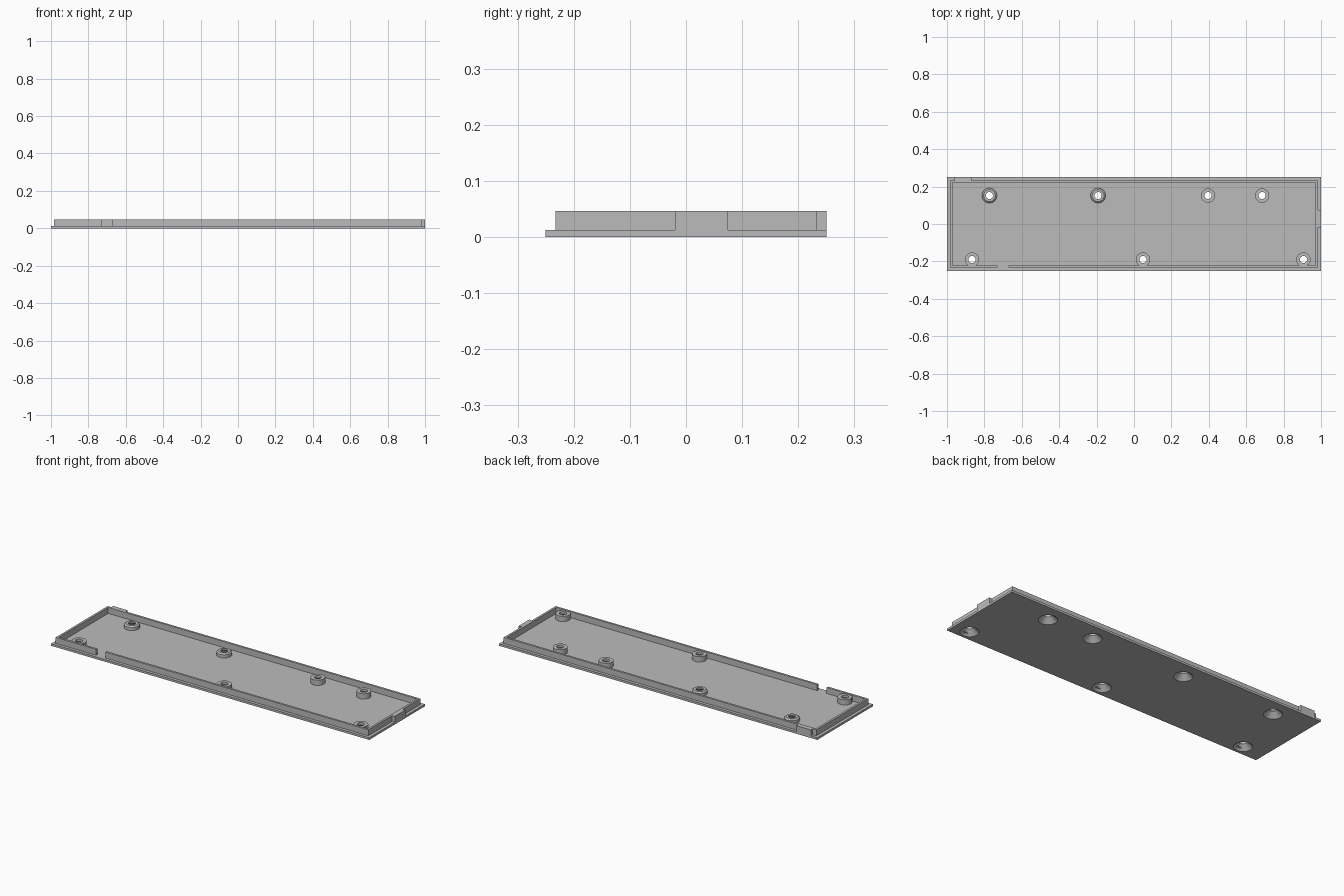
import bpy, bmesh, math

old = bpy.data.objects.get("Cube")
if old:
    bpy.data.objects.remove(old, do_unlink=True)

grey = bpy.data.materials.new("plain_grey")
grey.use_nodes = True
grey.diffuse_color = (0.5, 0.5, 0.5, 1)
grey.node_tree.nodes["Principled BSDF"].inputs["Base Color"].default_value = (0.5, 0.5, 0.5, 1)

FLOOR, TOP = 0.012, 0.046
SEGMENTS = 40


def finish(name, bm):
    bmesh.ops.recalc_face_normals(bm, faces=bm.faces)
    mesh = bpy.data.meshes.new(name)
    bm.to_mesh(mesh)
    bm.free()
    mesh.materials.append(grey)
    obj = bpy.data.objects.new(name, mesh)
    bpy.context.collection.objects.link(obj)
    return obj


def prism(name, outline, z0, z1):
    """Extrude a flat outline between two heights."""
    bm = bmesh.new()
    face = bm.faces.new([bm.verts.new((x, y, z0)) for x, y in outline])
    side = bmesh.ops.extrude_face_region(bm, geom=[face])["geom"]
    verts = [v for v in side if isinstance(v, bmesh.types.BMVert)]
    bmesh.ops.translate(bm, verts=verts, vec=(0, 0, z1 - z0))
    return finish(name, bm)


def box(name, x0, x1, y0, y1, z0, z1):
    return prism(name, [(x0, y0), (x1, y0), (x1, y1), (x0, y1)], z0, z1)


def lathe(name, profile, x, y):
    """Turn a closed (radius, height) profile around an upright axis."""
    bm = bmesh.new()
    rings = []
    for i in range(SEGMENTS):
        a = math.tau * i / SEGMENTS
        rings.append([bm.verts.new((x + r * math.cos(a), y + r * math.sin(a), z))
                      for r, z in profile])
    n = len(profile)
    for i, ring in enumerate(rings):
        after = rings[(i + 1) % SEGMENTS]
        for j in range(n):
            k = (j + 1) % n
            bm.faces.new((ring[j], ring[k], after[k], after[j]))
    return finish(name, bm)


def smooth(obj):
    bpy.ops.object.select_all(action='DESELECT')
    obj.select_set(True)
    bpy.context.view_layer.objects.active = obj
    bpy.ops.object.shade_smooth_by_angle(angle=math.radians(30))


# Base plate
plate = box("base_plate", -1, 1, -0.25, 0.25, 0, FLOOR)

# Rim wall: one outline that starts and ends at the gap in the front
X, Y, T = 0.983, 0.233, 0.012
GAP_LEFT, GAP_RIGHT = -0.67, -0.73
prism("rim_wall", [
    (GAP_LEFT, -Y), (X, -Y), (X, Y), (-X, Y), (-X, -Y), (GAP_RIGHT, -Y),
    (GAP_RIGHT, T - Y), (T - X, T - Y), (T - X, Y - T),
    (X - T, Y - T), (X - T, T - Y), (GAP_LEFT, T - Y)], FLOOR, TOP)

# Locating tabs flush with the plate edge
box("side_tab", X, 1, -0.02, 0.075, FLOOR, TOP)
box("back_tab", -0.96, -0.87, Y, 0.25, FLOOR, TOP)

# Screw bosses, hollowed by a countersink that opens below
HOLE, NECK = 0.019, 0.028
SINK = 0.048
SINK_AT_FLOOR = SINK + (HOLE - SINK) * FLOOR / NECK
inside = [(HOLE, NECK), (SINK_AT_FLOOR, FLOOR)]
plain = inside + [(0.038, FLOOR), (0.038, 0.042), (HOLE, 0.042)]
stepped = inside + [(0.04, FLOOR), (0.04, 0.03), (0.032, 0.036), (HOLE, 0.036)]
BACK, FRONT = 0.152, -0.19
bosses = [(-0.773, BACK, stepped), (-0.192, BACK, stepped),
          (0.396, BACK, plain), (0.685, BACK, plain),
          (-0.866, FRONT, plain), (0.048, FRONT, plain), (0.906, FRONT, plain)]

for number, (x, y, profile) in enumerate(bosses, 1):
    smooth(lathe(f"screw_boss_{number}", profile, x, y))

    # Matching conical opening through the plate
    slope = (SINK - HOLE) / NECK
    bm = bmesh.new()
    bmesh.ops.create_cone(bm, cap_ends=True, segments=SEGMENTS,
                          radius1=SINK + slope * FLOOR, radius2=SINK_AT_FLOOR - slope * FLOOR,
                          depth=3 * FLOOR)
    bmesh.ops.translate(bm, verts=bm.verts, vec=(x, y, FLOOR / 2))
    cutter = finish("countersink_cutter", bm)
    cutter.hide_render = True
    cut = plate.modifiers.new("countersink", 'BOOLEAN')
    cut.operation = 'DIFFERENCE'
    cut.solver = 'EXACT'
    cut.object = cutter
    bpy.context.view_layer.objects.active = plate
    bpy.ops.object.modifier_apply(modifier=cut.name)
    bpy.data.objects.remove(cutter, do_unlink=True)

smooth(plate)
